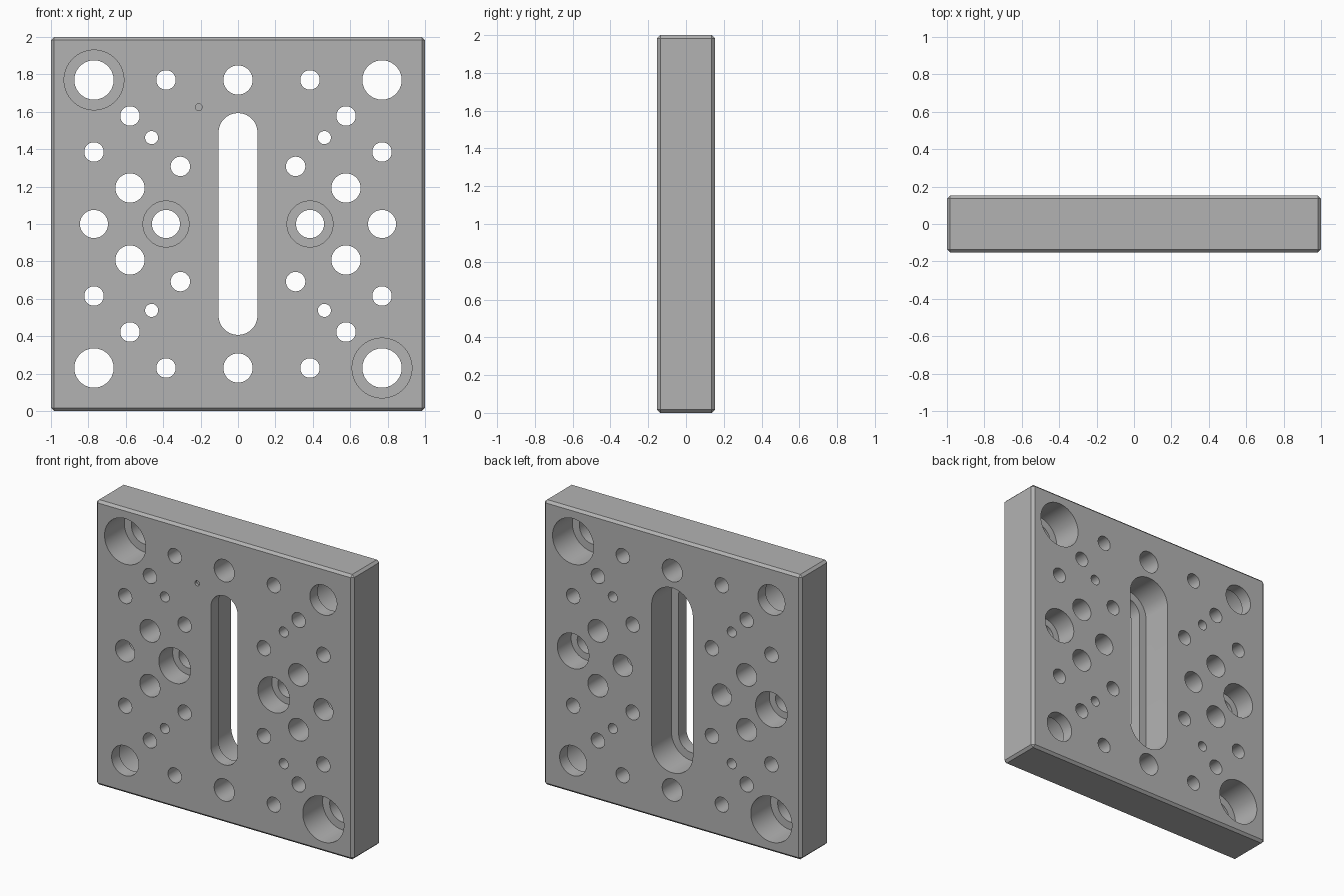
import bpy, bmesh, math

cube = bpy.data.objects.get("Cube")
if cube:
    bpy.data.objects.remove(cube, do_unlink=True)

HALF_T = 0.153      # half of the plate thickness
PITCH = 0.385       # hole grid spacing
SEGS = 48

steel = bpy.data.materials.new("plain grey metal")
steel.use_nodes = True
grey = (0.45, 0.45, 0.45, 1)
steel.diffuse_color = grey
steel.node_tree.nodes["Principled BSDF"].inputs["Base Color"].default_value = grey


def new_object(name, bm):
    bmesh.ops.recalc_face_normals(bm, faces=bm.faces)
    mesh = bpy.data.meshes.new(name)
    bm.to_mesh(mesh)
    bm.free()
    mesh.materials.append(steel)
    obj = bpy.data.objects.new(name, mesh)
    bpy.context.collection.objects.link(obj)
    return obj


def add_cutter(bm, x, z, profile, stretch=0):
    """Closed solid along y from (y, radius) steps; stretch makes a slot."""
    rings = []
    for y, r in profile:
        ring = []
        for i in range(SEGS):
            a = math.tau * (i + 0.5) / SEGS
            shift = math.copysign(stretch, math.sin(a))
            ring.append(bm.verts.new((x + r * math.cos(a), y, 1 + z + r * math.sin(a) + shift)))
        rings.append(ring)
    for a, b in zip(rings, rings[1:]):
        for i in range(SEGS):
            j = (i + 1) % SEGS
            bm.faces.new((a[i], a[j], b[j], b[i]))
    bm.faces.new(rings[0])
    bm.faces.new(rings[-1])


def through(r):
    return [(-0.3, r), (0.3, r)]


def counterbore(r, wide, depth, side):
    """Wide pocket sunk from one face (side -1 front, 1 back)."""
    step = side * (HALF_T - depth)
    return [(side * 0.3, wide), (step, wide), (step, r), (-side * 0.3, r)]


# Plate with chamfered edges
bm = bmesh.new()
bmesh.ops.create_cube(bm, size=2)
for v in bm.verts:
    v.co.y *= HALF_T
    v.co.z += 1
bmesh.ops.bevel(bm, geom=bm.edges[:], offset=0.017, segments=1, affect='EDGES')
plate = new_object("mounting_plate", bm)

# Hole pattern: grid column, grid row, radius
cut = bmesh.new()
plain = [(1, 2, 0.052), (0, 2, 0.078), (1.5, 1.5, 0.052), (1.2, 1.2, 0.035),
         (2, 1, 0.052), (0.8, 0.8, 0.052), (1.5, 0.5, 0.078)]
for col, row, r in plain:
    for sx in ((1, -1) if col else (1,)):
        for sz in (1, -1):
            add_cutter(cut, sx * col * PITCH, sz * row * PITCH, through(r))

# Counterbored holes: corners alternate faces, middle row pairs
for sx in (1, -1):
    for sz in (1, -1):
        add_cutter(cut, sx * 2 * PITCH, sz * 2 * PITCH,
                   counterbore(0.105, 0.16, 0.22, sx * sz))
    add_cutter(cut, sx * PITCH, 0, counterbore(0.075, 0.123, 0.153, -1))
    add_cutter(cut, sx * 2 * PITCH, 0, counterbore(0.075, 0.123, 0.153, 1))

# Stepped centre slot and small blind dimple
add_cutter(cut, 0, 0, counterbore(0.104, 0.16, 0.22, 1), stretch=0.489)
add_cutter(cut, -0.21, 0.625, [(-0.3, 0.018), (-HALF_T + 0.02, 0.018)])
cutter = new_object("hole_cutter", cut)
cutter.hide_render = True

# Cut the holes and bake the result
boolean = plate.modifiers.new("holes", 'BOOLEAN')
boolean.operation = 'DIFFERENCE'
boolean.solver = 'EXACT'
boolean.object = cutter
bpy.ops.object.select_all(action='DESELECT')
plate.select_set(True)
bpy.context.view_layer.objects.active = plate
bpy.ops.object.modifier_apply(modifier=boolean.name)
bpy.data.objects.remove(cutter, do_unlink=True)
bpy.ops.object.shade_smooth_by_angle(angle=math.radians(30))
